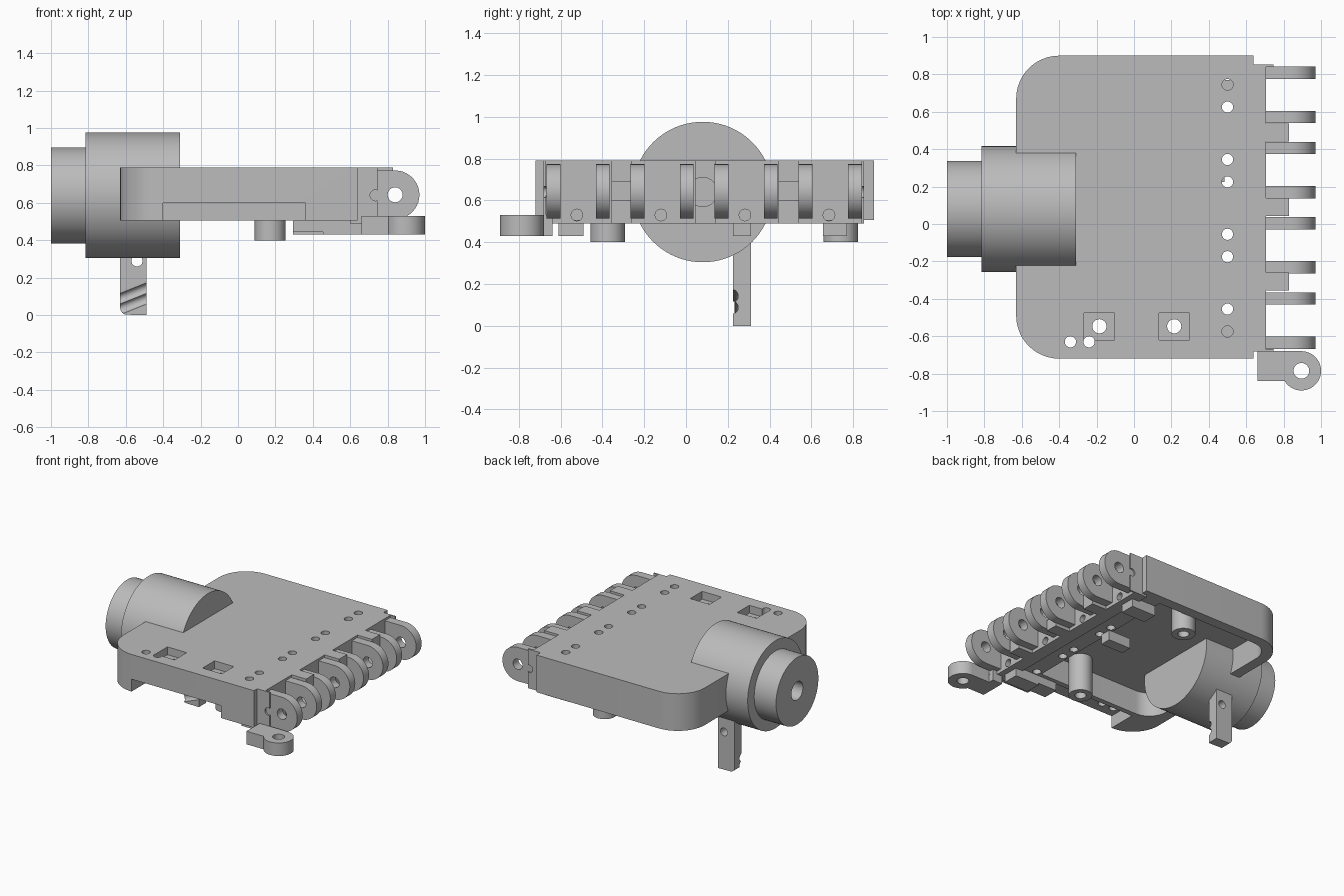
import bpy, bmesh, math
from mathutils import Matrix, Vector

cube = bpy.data.objects.get("Cube")
if cube:
    bpy.data.objects.remove(cube, do_unlink=True)

grey = bpy.data.materials.new("plain grey")
grey.use_nodes = True
grey.diffuse_color = (0.5, 0.5, 0.5, 1)
grey.node_tree.nodes["Principled BSDF"].inputs["Base Color"].default_value = (0.5, 0.5, 0.5, 1)


def make(name, bm):
    bmesh.ops.recalc_face_normals(bm, faces=bm.faces)
    mesh = bpy.data.meshes.new(name)
    bm.to_mesh(mesh)
    bm.free()
    mesh.materials.append(grey)
    obj = bpy.data.objects.new(name, mesh)
    bpy.context.scene.collection.objects.link(obj)
    return obj


def box(name, x, y, z):
    bm = bmesh.new()
    bmesh.ops.create_cube(bm, size=1)
    for v in bm.verts:
        v.co = [r[0] + (c + 0.5) * (r[1] - r[0]) for r, c in zip((x, y, z), v.co)]
    return make(name, bm)


def rod(name, axis, start, length, radius, sides=32):
    """Cylinder from a start point along an axis vector."""
    bm = bmesh.new()
    d = Vector(axis).normalized()
    turn = Vector((0, 0, 1)).rotation_difference(d).to_matrix().to_4x4()
    bmesh.ops.create_cone(bm, cap_ends=True, segments=sides, radius1=radius, radius2=radius,
                          depth=length, matrix=Matrix.Translation(Vector(start) + d * length / 2) @ turn)
    return make(name, bm)


def prism(name, points, push):
    bm = bmesh.new()
    face = bm.faces.new([bm.verts.new(p) for p in points])
    out = bmesh.ops.extrude_face_region(bm, geom=[face])
    bmesh.ops.translate(bm, vec=push, verts=[g for g in out["geom"] if isinstance(g, bmesh.types.BMVert)])
    return make(name, bm)


def arc(cx, cy, r, a, b, n=12):
    angles = [math.radians(a + (b - a) * i / n) for i in range(n + 1)]
    return [(cx + r * math.cos(t), cy + r * math.sin(t)) for t in angles]


def rounded_plan(x0, x1, y0, y1, r, z):
    """Plan outline with its two -x corners rounded."""
    flat = [(x1, y0), (x1, y1)] + arc(x0 + r, y1 - r, r, 90, 180) + arc(x0 + r, y0 + r, r, 180, 270)
    return [(x, y, z) for x, y in flat]


def boolean(obj, other, operation="DIFFERENCE"):
    bpy.context.view_layer.objects.active = obj
    mod = obj.modifiers.new("cut", "BOOLEAN")
    mod.operation = operation
    mod.solver = "EXACT"
    mod.object = other
    bpy.ops.object.modifier_apply(modifier=mod.name)
    bpy.data.objects.remove(other, do_unlink=True)


X, Y, Z = (1, 0, 0), (0, 1, 0), (0, 0, 1)
AXIS_Y, AXIS_Z = 0.08, 0.64

# Housing: rounded shell, open underneath, notched along the front wall
housing = prism("housing", rounded_plan(-0.63, 0.64, -0.72, 0.9, 0.23, 0.505), (0, 0, 0.285))
boolean(housing, prism("cavity", rounded_plan(-0.55, 0.455, -0.46, 0.82, 0.15, 0.4), (0, 0, 0.29)))
boolean(housing, box("notch", (-0.4, 0.36), (-0.8, -0.5), (0.4, 0.6)))
for x in (-0.185, 0.215):
    boolean(housing, box("recess", (x - 0.082, x + 0.082), (-0.62, -0.475), (0.73, 0.9)))
    boolean(housing, rod("bore", Z, (x, -0.547, 0.3), 0.6, 0.038, 24))
for x in (-0.34, -0.24):
    boolean(housing, rod("bore", Z, (x, -0.63, 0.3), 0.6, 0.03, 20))
for i in range(4):
    for y in (-0.575, -0.455):
        boolean(housing, rod("bore", Z, (0.5, y + 0.4 * i, 0.3), 0.6, 0.03, 20))

# Barrel: two stepped cylinders with a blind bore
barrel = rod("barrel", X, (-0.815, AXIS_Y, AXIS_Z), 0.505, 0.336, 80)
barrel_end = rod("barrel_end", X, (-1, AXIS_Y, AXIS_Z), 0.2, 0.257, 64)
for part in (barrel, barrel_end):
    boolean(part, rod("bore", X, (-1.1, AXIS_Y, AXIS_Z), 0.45, 0.07, 32))

# Hinge wall with screw holes
hinge_wall = box("hinge_wall", (0.6, 0.705), (-0.68, 0.85), (0.49, 0.79))
screw_y = [-0.522 + 0.402 * i for i in range(4)]
for y in screw_y:
    boolean(hinge_wall, rod("bore", X, (0.65, y, 0.53), 0.2, 0.028, 20))

# End plates closing the hinge wall
for name, y in (("front_end_plate", -0.682), ("back_end_plate", 0.84)):
    plate = box(name, (0.63, 0.746), (y, y + 0.012), (0.49, 0.79))
    boolean(plate, rod("bore", Y, (0.735, y - 0.1, AXIS_Z), 0.3, 0.029, 20))

# Hinge knuckles: rounded lugs in pairs either side of each screw hole
outline = [(0.7, 0.515)] + arc(0.84, 0.643, 0.13, -90, 90, 20) + [(0.7, 0.773)]
for i, y in enumerate(screw_y):
    for side in (-1, 1):
        middle = y + 0.006 + side * 0.118
        knuckle = prism("knuckle", [(px, middle - 0.033, pz) for px, pz in outline], (0, 0.066, 0))
        boolean(knuckle, rod("bore", Y, (0.84, middle - 0.1, 0.643), 0.2, 0.04, 24))

# Short tabs between neighbouring pairs
for i, y in enumerate((-0.308, 0.092, 0.49)):
    tab = box("hinge_tab", (0.7, 0.828), (y - 0.048, y + 0.048), (0.49, 0.79))
    boolean(tab, rod("bore", Y, (0.84, y - 0.2, 0.643), 0.4, 0.04, 24))
    if i == 1:
        boolean(tab, rod("socket", X, (0.79, AXIS_Y, AXIS_Z), 0.1, 0.07))
    else:
        boolean(tab, box("slot", (0.75, 0.9), (y - 0.1, y + 0.1), (0.6, 0.69)))

# Side lug with an eye, carried under the hinge wall
lug = box("side_lug", (0.66, 0.895), (-0.84, -0.68), (0.43, 0.53))
boolean(lug, rod("eye", Z, (0.895, -0.785, 0.43), 0.1, 0.105, 48), "UNION")
boolean(lug, rod("bore", Z, (0.895, -0.785, 0.3), 0.4, 0.042, 24))
box("lug_bridge", (0.66, 0.745), (-0.69, -0.64), (0.43, 0.53))

# Underside pads
for y0, y1 in ((-0.61, -0.49), (0.655, 0.77)):
    box("pad", (0.455, 0.66), (y0, y1), (0.43, 0.507))
box("small_pad", (0.295, 0.485), (0.225, 0.31), (0.43, 0.507))
box("pad_step", (0.295, 0.46), (-0.61, -0.49), (0.445, 0.507))

# Hollow posts hanging from the top plate
for y in (-0.375, 0.74):
    post = rod("post", Z, (0.172, y, 0.4), 0.3, 0.083, 40)
    boolean(post, rod("bore", Z, (0.172, y, 0.3), 0.25, 0.04, 24))

# Leg under the barrel, with a pin hole and a grooved tip
profile = [(-0.49, 0), (-0.49, 0.5), (-0.63, 0.5)] + arc(-0.59, 0.04, 0.04, 180, 250, 5)
leg = prism("leg", [(x, 0.225, z) for x, z in profile], (0, 0.085, 0))
boolean(leg, rod("bore", Y, (-0.54, 0.1, 0.29), 0.4, 0.03, 24))
for z in (0.02, 0.075):
    boolean(leg, rod("groove", (1, 0, 0.4), (-0.66, 0.222, z), 0.22, 0.028, 20))

# Smooth round surfaces while keeping edges sharp
bpy.ops.object.select_all(action="DESELECT")
for obj in bpy.context.scene.objects:
    if obj.type == "MESH":
        obj.select_set(True)
        bpy.context.view_layer.objects.active = obj
bpy.ops.object.shade_smooth_by_angle(angle=math.radians(30))
